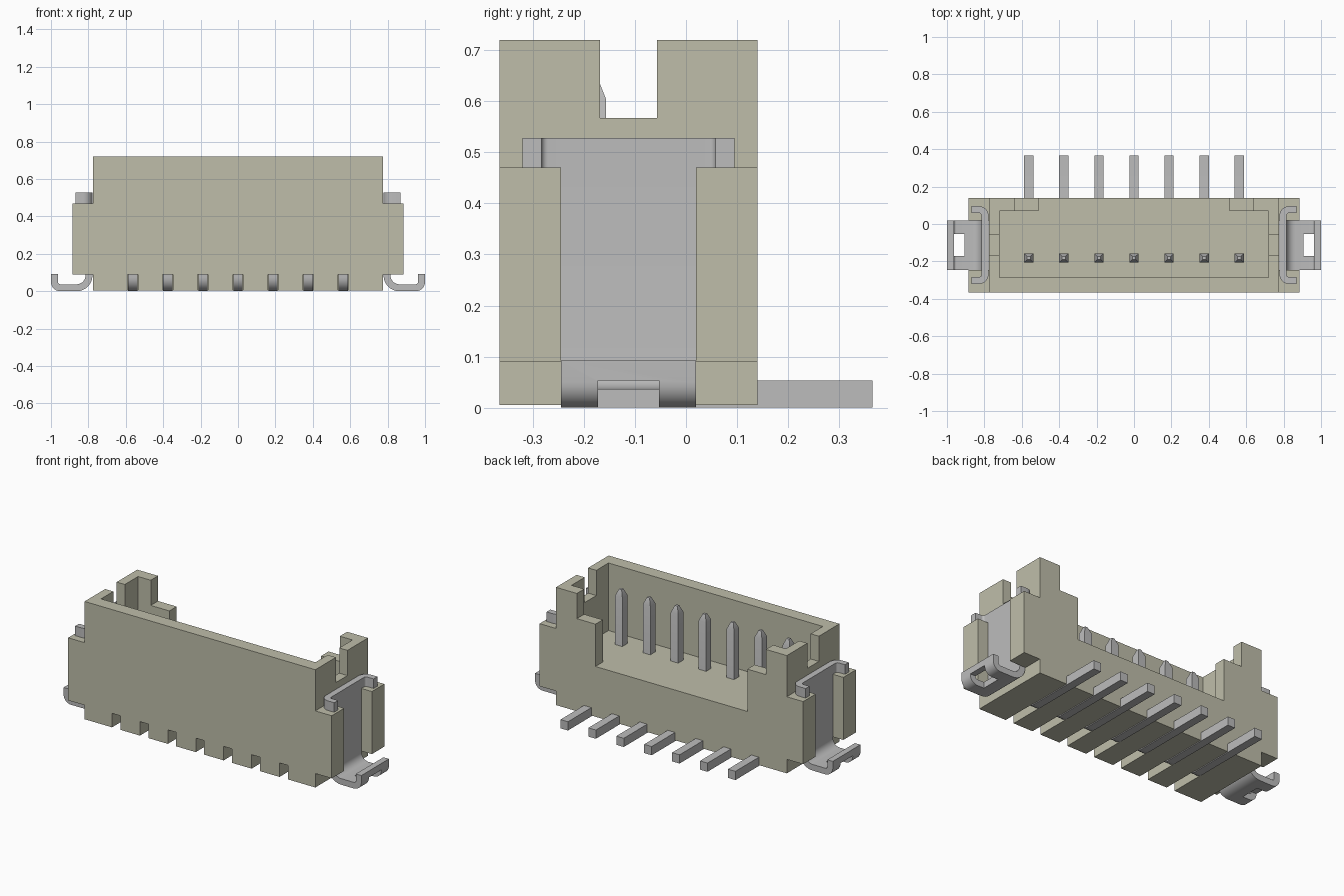
import bpy, bmesh, math
from mathutils import Vector

if "Cube" in bpy.data.objects:
    bpy.data.objects.remove(bpy.data.objects["Cube"], do_unlink=True)


def material(name, rgb):
    m = bpy.data.materials.new(name)
    m.use_nodes = True
    m.diffuse_color = (*rgb, 1)
    bsdf = m.node_tree.nodes["Principled BSDF"]
    bsdf.inputs["Base Color"].default_value = (*rgb, 1)
    bsdf.inputs["Roughness"].default_value = 0.6
    return m


BEIGE = material("beige plastic", (0.52, 0.515, 0.402))
METAL = material("grey metal", (0.503, 0.503, 0.503))


def finish(name, bm, mat):
    bmesh.ops.recalc_face_normals(bm, faces=bm.faces)
    me = bpy.data.meshes.new(name)
    bm.to_mesh(me)
    bm.free()
    me.materials.append(mat)
    ob = bpy.data.objects.new(name, me)
    bpy.context.scene.collection.objects.link(ob)
    return ob


def box(name, x, y, z, mat=BEIGE):
    bm = bmesh.new()
    bmesh.ops.create_cube(bm, size=1)
    for v in bm.verts:
        v.co = [lo + (c + 0.5) * (hi - lo) for c, (lo, hi) in zip(v.co, (x, y, z))]
    return finish(name, bm, mat)


def prism(points, lift):
    """Extrude a closed outline of 3D points along the vector lift."""
    bm = bmesh.new()
    face = bm.faces.new([bm.verts.new(p) for p in points])
    out = bmesh.ops.extrude_face_region(bm, geom=[face])["geom"]
    moved = [g for g in out if isinstance(g, bmesh.types.BMVert)]
    bmesh.ops.translate(bm, vec=lift, verts=moved)
    return bm


def arc(cx, cy, r, a0, a1, n=8):
    angles = [math.radians(a0 + (a1 - a0) * i / n) for i in range(n + 1)]
    return [(cx + r * math.cos(a), cy + r * math.sin(a)) for a in angles]


def cut(ob, cutters):
    """Subtract the cutters, bake the result and delete the cutters."""
    for c in cutters:
        c.hide_render = True
        mod = ob.modifiers.new("cut", "BOOLEAN")
        mod.operation, mod.solver, mod.object = "DIFFERENCE", "EXACT", c
    bpy.context.view_layer.update()
    deps = bpy.context.evaluated_depsgraph_get()
    baked = bpy.data.meshes.new_from_object(ob.evaluated_get(deps))
    ob.modifiers.clear()
    ob.data = baked
    for c in cutters:
        bpy.data.objects.remove(c, do_unlink=True)


def smooth(ob):
    bpy.ops.object.select_all(action="DESELECT")
    ob.select_set(True)
    bpy.context.view_layer.objects.active = ob
    bpy.ops.object.shade_smooth_by_angle(angle=math.radians(35))


PIN_X = [0.1875 * (i - 3) for i in range(7)]

# Housing: open box with a low back, side notches and pin grooves
housing = box("housing", (-0.775, 0.775), (-0.365, 0.14), (0.005, 0.72))
cutters = [
    box("cavity_cutter", (-0.72, 0.72), (-0.285, 0.07), (0.31, 0.8)),
    box("opening_cutter", (-0.51, 0.51), (0.0, 0.2), (0.31, 0.8)),
    box("step_cutter", (-0.635, 0.635), (0.0, 0.2), (0.567, 0.8)),
    box("notch_cutter", (-0.9, 0.9), (-0.168, -0.057), (0.567, 0.8)),
]
for px in PIN_X:
    cutters.append(box("groove_cutter", (px - 0.028, px + 0.028), (-0.4, -0.13), (-0.05, 0.09)))
cut(housing, cutters)

# Contact pins: bent bar with a tapered tip
F, B, H = -0.206, -0.157, 0.025
outline = ([(0.365, 0.0)] + arc(F + 0.075, 0.075, 0.075, 270, 180)
           + [(F, 0.605), (B, 0.605)] + arc(B + 0.026, 0.079, 0.026, 180, 270)
           + [(0.365, 0.053)])
for i, px in enumerate(PIN_X):
    bm = prism([(px - H, y, z) for y, z in outline], Vector((2 * H, 0, 0)))
    top = next(f for f in bm.faces if all(v.co.z > 0.6 for v in f.verts))
    out = bmesh.ops.extrude_face_region(bm, geom=[top])["geom"]
    bm.faces.remove(top)
    mid = (F + B) / 2
    for v in (g for g in out if isinstance(g, bmesh.types.BMVert)):
        v.co = (px + (v.co.x - px) * 0.35, mid + (v.co.y - mid) * 0.35, 0.645)
    smooth(finish(f"contact_pin_{i + 1}", bm, METAL))

# Each end: two ears holding a metal solder tab
T, X0 = 0.037, 0.778
for s, side in ((1, "left"), (-1, "right")):
    xr = sorted((s * 0.775, s * 0.885))
    box(f"{side}_front_ear", xr, (-0.365, -0.245), (0.09, 0.47))
    box(f"{side}_back_ear", xr, (0.02, 0.14), (0.09, 0.47))

    # Tab plate with a curled foot
    R, r = 0.085, 0.05
    foot = ([(X0, 0.528)] + arc(X0 + R, R, R, 180, 270) + arc(1 - r, r, r, 270, 360)
            + [(1, 0.092), (1 - T, 0.092)] + arc(1 - r, r, r - T, 360, 270)
            + arc(X0 + R, R, R - T, 270, 180) + [(X0 + T, 0.528)])
    bm = prism([(s * x, -0.245, z) for x, z in foot], Vector((0, 0.265, 0)))
    tab = finish(f"{side}_solder_tab", bm, METAL)
    window = box("window_cutter", sorted((s * 0.905, s * 1.1)), (-0.172, -0.053), (-0.05, 0.053), METAL)
    cut(tab, [window])
    smooth(tab)

    # Hooked wings at the top of the tab
    q = 0.05
    for d, end in ((1, "back"), (-1, "front")):
        ye = 0.2075
        wing = ([(X0, 0.1325)] + arc(X0 + q, ye - q, q, 180, 90)
                + [(0.87, ye), (0.87, ye - T)] + arc(X0 + q, ye - q, q - T, 90, 180)
                + [(X0 + T, 0.1325)])
        bm = prism([(s * x, -0.1125 + d * y, 0.46) for x, y in wing], Vector((0, 0, 0.068)))
        smooth(finish(f"{side}_{end}_tab_hook", bm, METAL))
